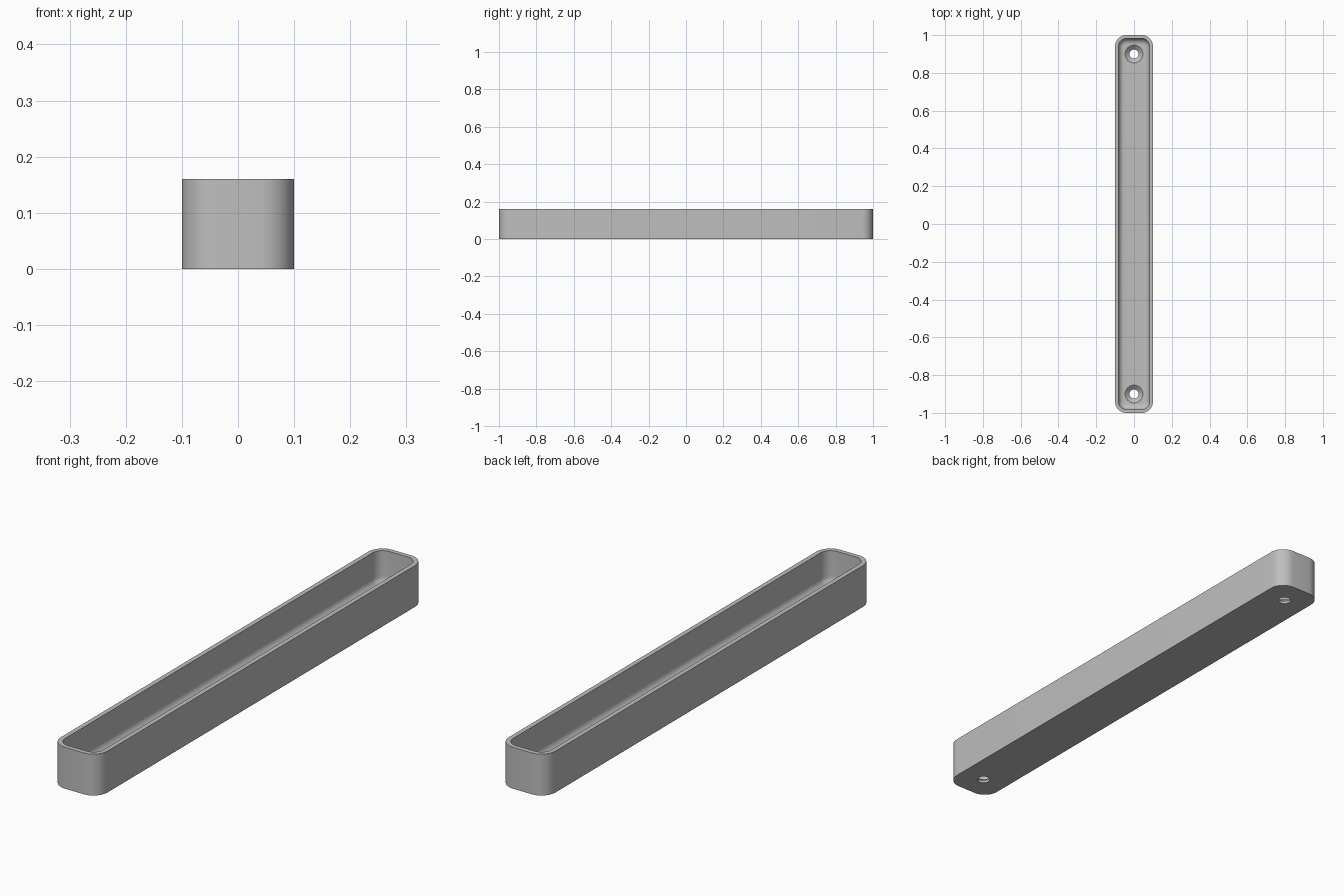
import bpy, bmesh
from math import sin, cos, pi, radians

cube = bpy.data.objects.get("Cube")
if cube:
    bpy.data.objects.remove(cube, do_unlink=True)

HALF_W, HALF_L, HEIGHT = 0.1, 1.0, 0.16
CORNER, WALL, FLOOR, FILLET = 0.06, 0.018, 0.03, 0.03
HOLE_Y, HOLE_R, SINK_R = 0.9, 0.024, 0.047

grey = bpy.data.materials.new("plain_grey")
grey.use_nodes = True
colour = (0.52, 0.52, 0.52, 1)
grey.diffuse_color = colour
grey.node_tree.nodes["Principled BSDF"].inputs["Base Color"].default_value = colour


def rounded_ring(inset, z, steps=10):
    """Rounded rectangle outline, moved inward by inset."""
    r = CORNER - inset
    cx, cy = HALF_W - CORNER, HALF_L - CORNER
    points = []
    for q, (sx, sy) in enumerate([(1, 1), (-1, 1), (-1, -1), (1, -1)]):
        for i in range(steps + 1):
            a = (q + i / steps) * pi / 2
            points.append((sx * cx + r * cos(a), sy * cy + r * sin(a), z))
    return points


def circle_ring(r, z, y, steps=40):
    return [(r * cos(2 * pi * i / steps), y + r * sin(2 * pi * i / steps), z)
            for i in range(steps)]


def loft(name, rings):
    """Skin a stack of rings and cap both ends."""
    bm = bmesh.new()
    loops = [[bm.verts.new(p) for p in ring] for ring in rings]
    n = len(loops[0])
    for a, b in zip(loops, loops[1:]):
        for i in range(n):
            j = (i + 1) % n
            bm.faces.new((a[i], a[j], b[j], b[i]))
    bm.faces.new(loops[0][::-1])
    bm.faces.new(loops[-1])
    bmesh.ops.recalc_face_normals(bm, faces=bm.faces)
    mesh = bpy.data.meshes.new(name)
    bm.to_mesh(mesh)
    bm.free()
    mesh.materials.append(grey)
    obj = bpy.data.objects.new(name, mesh)
    bpy.context.collection.objects.link(obj)
    return obj


# Tray: outer wall, flat rim, inner wall, rounded fillet, floor
profile = [(0, 0), (0, HEIGHT), (WALL, HEIGHT)]
for i in range(9):
    a = i / 8 * pi / 2
    profile.append((WALL + FILLET * (1 - cos(a)), FLOOR + FILLET * (1 - sin(a))))
tray = loft("tray", [rounded_ring(inset, z) for inset, z in profile])

# Countersunk screw holes near both ends
bpy.context.view_layer.objects.active = tray
tray.select_set(True)
for side in (-1, 1):
    y = side * HOLE_Y
    shape = [(HOLE_R, -0.05), (HOLE_R, FLOOR - 0.02), (SINK_R, FLOOR), (SINK_R, FLOOR + 0.02)]
    cutter = loft("screw_hole_cutter", [circle_ring(r, z, y) for r, z in shape])
    cutter.hide_render = True
    cut = tray.modifiers.new("screw_hole", 'BOOLEAN')
    cut.operation = 'DIFFERENCE'
    cut.solver = 'EXACT'
    cut.object = cutter
    bpy.ops.object.modifier_apply(modifier=cut.name)
    bpy.data.objects.remove(cutter, do_unlink=True)

bpy.ops.object.shade_smooth_by_angle(angle=radians(30))
